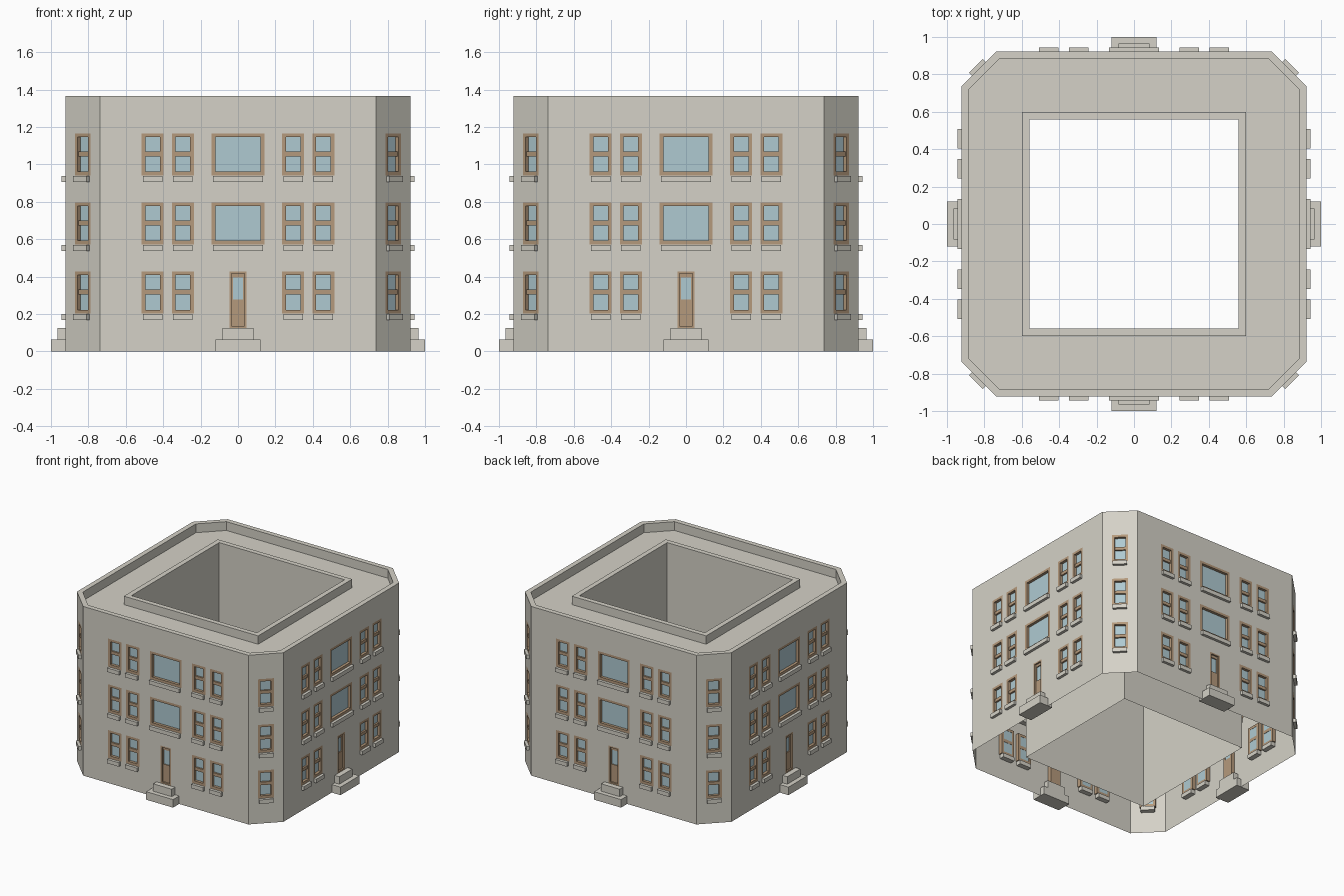
import bpy, bmesh, math
from mathutils import Vector, Matrix

cube = bpy.data.objects.get("Cube")
if cube:
    bpy.data.objects.remove(cube, do_unlink=True)

HALF, CHAMFER, TOP, ROOF = 0.922, 0.738, 1.366, 1.295
FLOORS = [0.203, 0.572, 0.941]      # bottom of the windows on each storey
WIN_H = 0.225


def material(name, rgb):
    m = bpy.data.materials.new(name)
    m.use_nodes = True
    m.diffuse_color = (*rgb, 1)
    m.node_tree.nodes["Principled BSDF"].inputs["Base Color"].default_value = (*rgb, 1)
    return m


stone = material("pale stone", (0.66, 0.64, 0.57))
wood = material("tan wood", (0.46, 0.32, 0.20))
pane = material("blue glass", (0.43, 0.59, 0.64))

# One mesh per kind of part, gathered over all the walls
parts = {name: (bmesh.new(), mat) for name, mat in [
    ("outer_walls", stone), ("window_frames", wood), ("window_glass", pane),
    ("window_sills", stone), ("doors", wood), ("door_glass", pane),
    ("entrance_steps", stone), ("roof_and_parapet", stone), ("courtyard_walls", stone)]}


class Wall:
    """A wall plane: x runs along it, out is the distance outwards, z is up."""

    def __init__(self, angle, distance):
        self.turn = Matrix.Rotation(angle, 3, 'Z')
        self.distance = distance

    def point(self, x, out, z):
        return self.turn @ Vector((x, -self.distance - out, z))

    def box(self, part, x0, x1, out0, out1, z0, z1):
        bm = parts[part][0]
        made = bmesh.ops.create_cube(bm, size=1)["verts"]
        for v in made:
            v.co = self.point(x1 if v.co.x > 0 else x0,
                              out0 if v.co.y > 0 else out1,
                              z1 if v.co.z > 0 else z0)

    def sheet(self, width, holes):
        # Grid of panels, leaving out those that fall inside an opening
        bm = parts["outer_walls"][0]
        xs = sorted({-width, width} | {x for h in holes for x in h[:2]})
        zs = sorted({0, TOP} | {z for h in holes for z in h[2:]})
        for x0, x1 in zip(xs, xs[1:]):
            for z0, z1 in zip(zs, zs[1:]):
                cx, cz = (x0 + x1) / 2, (z0 + z1) / 2
                if any(h[0] < cx < h[1] and h[2] < cz < h[3] for h in holes):
                    continue
                bm.faces.new([bm.verts.new(self.point(x, 0, z)) for x, z in
                              ((x0, z0), (x1, z0), (x1, z1), (x0, z1))])

    def border(self, part, x0, x1, z0, z1, rim, deep=-0.03):
        self.box(part, x0, x0 + rim, deep, 0, z0, z1)
        self.box(part, x1 - rim, x1, deep, 0, z0, z1)
        self.box(part, x0 + rim, x1 - rim, deep, 0, z1 - rim, z1)
        self.box(part, x0 + rim, x1 - rim, deep, 0, z0, z0 + rim)

    def window(self, x, z, half, sash):
        x0, x1, z1, rim = x - half, x + half, z + WIN_H, 0.02
        self.border("window_frames", x0, x1, z, z1, rim)
        self.box("window_glass", x0 + rim, x1 - rim, -0.028, -0.022, z + rim, z1 - rim)
        if sash:    # middle rail
            self.box("window_frames", x0 + rim, x1 - rim, -0.03, -0.008,
                     z + 0.102, z + 0.127)
        self.box("window_sills", x0 + 0.007, x1 - 0.007, -0.04, 0.022, z - 0.034, z - 0.002)
        return (x0, x1, z, z1)

    def door(self):
        half, z0, z1 = 0.046, 0.125, 0.428
        g, g0, g1 = 0.028, 0.278, 0.395
        self.border("doors", -half, half, z0, z1, 0.012)
        self.box("doors", -half, half, -0.03, -0.012, z0, g0)
        self.box("doors", -half, half, -0.03, -0.012, g1, z1)
        for s in (-1, 1):
            self.box("doors", *sorted((s * g, s * half)), -0.03, -0.012, g0, g1)
        self.box("door_glass", -g, g, -0.026, -0.02, g0, g1)
        self.box("entrance_steps", -0.12, 0.12, -0.04, 0.078, 0, 0.065)
        self.box("entrance_steps", -0.083, 0.083, -0.04, 0.042, 0.065, z0)
        return (-half, half, z0, z1)


# Four main facades and four chamfered corners
for i in range(4):
    main = Wall(i * math.pi / 2, HALF)
    holes = [main.window(s * x, z, 0.059, True)
             for z in FLOORS for x in (0.456, 0.295) for s in (-1, 1)]
    holes += [main.window(0, z, 0.141, False) for z in FLOORS[1:]]
    holes.append(main.door())
    main.sheet(CHAMFER, holes)

    corner = Wall((i + 0.5) * math.pi / 2, (HALF + CHAMFER) / math.sqrt(2))
    corner.sheet((HALF - CHAMFER) / math.sqrt(2),
                 [corner.window(0, z, 0.059, True) for z in FLOORS])


def rings(part, levels):
    """Skin a stack of eight-point loops given as (half size, chamfer start, height)."""
    bm = parts[part][0]
    loops = []
    for a, c, z in levels:
        loops.append([bm.verts.new(Matrix.Rotation(k * math.pi / 2, 3, 'Z') @ Vector(p))
                      for k in range(4) for p in ((c, -a, z), (a, -c, z))])
    for lo, hi in zip(loops, loops[1:]):
        for j in range(8):
            n = (j + 1) % 8
            bm.faces.new((lo[j], lo[n], hi[n], hi[j]))


# Parapet, roof deck, courtyard curb and courtyard shaft
rings("roof_and_parapet", [(HALF, CHAMFER, TOP), (0.882, 0.721, TOP), (0.882, 0.721, ROOF),
                           (0.6, 0.6, ROOF)])
rings("courtyard_walls", [(0.6, 0.6, ROOF), (0.6, 0.6, TOP - 0.003),
                          (0.56, 0.56, TOP - 0.003), (0.56, 0.56, 0)])

for name, (bm, mat) in parts.items():
    bmesh.ops.remove_doubles(bm, verts=bm.verts, dist=0.0001)
    if name not in ("outer_walls", "roof_and_parapet", "courtyard_walls"):
        bmesh.ops.recalc_face_normals(bm, faces=bm.faces)
    mesh = bpy.data.meshes.new(name)
    bm.to_mesh(mesh)
    bm.free()
    mesh.materials.append(mat)
    bpy.context.collection.objects.link(bpy.data.objects.new(name, mesh))
